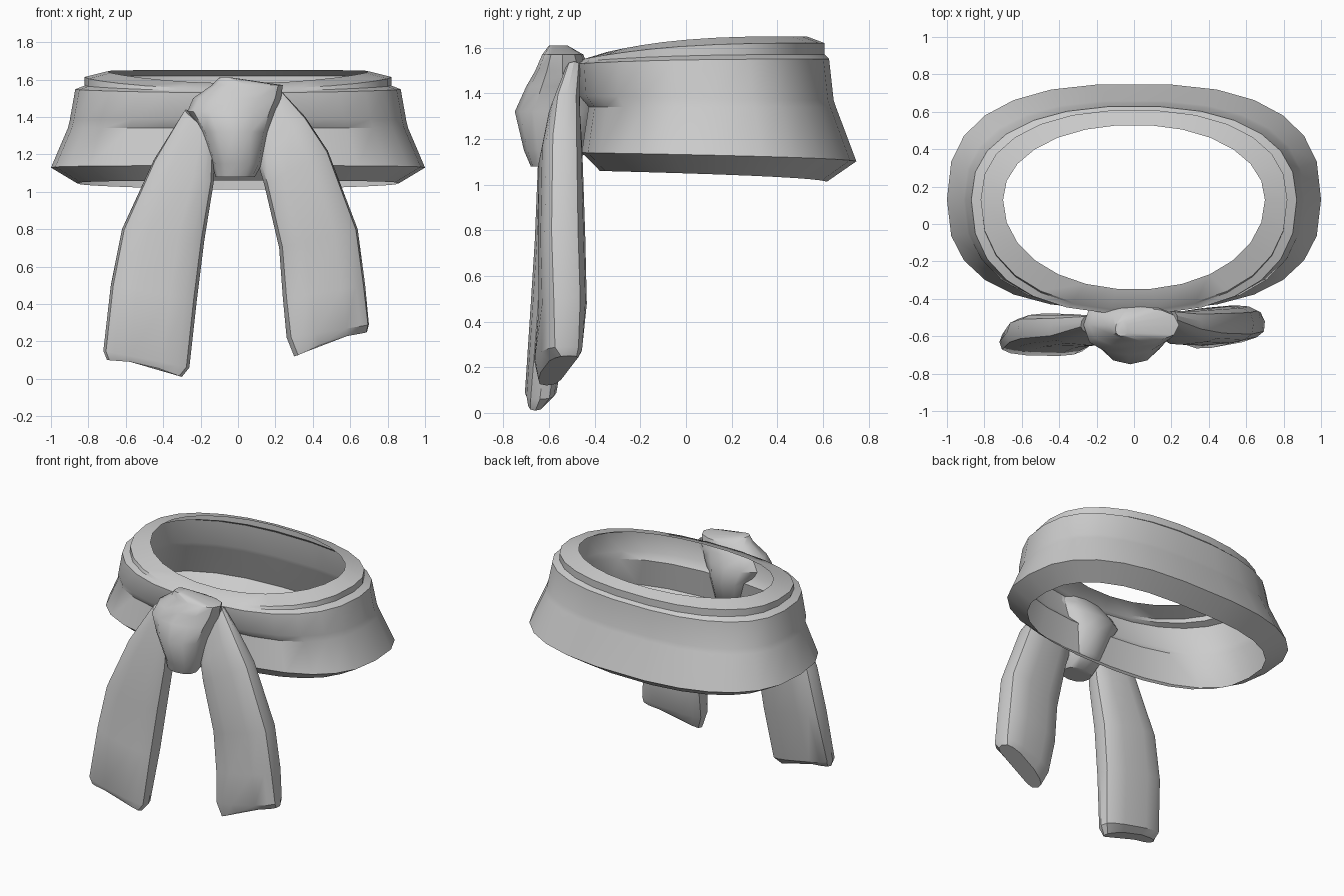
import bpy, bmesh, math
from mathutils import Vector

old = bpy.data.objects.get("Cube")
if old:
    bpy.data.objects.remove(old, do_unlink=True)

cloth = bpy.data.materials.new("grey cloth")
cloth.use_nodes = True
GREY = (0.6, 0.6, 0.6, 1)
cloth.diffuse_color = GREY
cloth.node_tree.nodes["Principled BSDF"].inputs["Base Color"].default_value = GREY


def spow(value, power):
    return math.copysign(abs(value) ** power, value)


def loft(name, rings, capped=True, angle=35):
    """Skin a list of equal point rings, with or without end caps."""
    bm = bmesh.new()
    rows = [[bm.verts.new(p) for p in ring] for ring in rings]
    if capped:
        bm.faces.new(rows[0])
        bm.faces.new(rows[-1])
    for a, b in zip(rows, rows[1:]):
        for i in range(len(a)):
            j = (i + 1) % len(a)
            bm.faces.new((a[i], a[j], b[j], b[i]))
    bmesh.ops.recalc_face_normals(bm, faces=bm.faces)
    mesh = bpy.data.meshes.new(name)
    bm.to_mesh(mesh)
    bm.free()
    mesh.materials.append(cloth)
    obj = bpy.data.objects.new(name, mesh)
    bpy.context.collection.objects.link(obj)
    bpy.ops.object.select_all(action="DESELECT")
    obj.select_set(True)
    bpy.context.view_layer.objects.active = obj
    bpy.ops.object.shade_smooth_by_angle(angle=math.radians(angle))


def band_ring(half_x, back, front, z_back, z_front, bend, square, count=26):
    """Oval with its own back and front reach, height slope and squareness."""
    mid, ring = 0.13, []
    for i in range(count):
        t = 2 * math.pi * i / count
        x = half_x * spow(math.cos(t), square)
        s = spow(math.sin(t), square)
        y = mid + s * (back - mid if s > 0 else mid - front)
        f = max(0, (back - y) / (back - front))
        ring.append((x, y, z_back + (z_front - z_back) * f ** bend))
    return ring


# Waist band, an open cloth shell: underside lip, flared outside, stepped collar
band = [
    (0.86, 0.62, -0.38, 1.01, 1.06, 0.5, 0.80),
    (1.00, 0.75, -0.46, 1.10, 1.14, 0.5, 0.78),
    (0.91, 0.66, -0.43, 1.34, 1.34, 1, 0.80),
    (0.90, 0.65, -0.47, 1.37, 1.39, 1, 0.82),
    (0.87, 0.63, -0.48, 1.55, 1.53, 3, 0.85),
    (0.82, 0.61, -0.46, 1.57, 1.54, 3, 0.88),
    (0.82, 0.61, -0.45, 1.62, 1.55, 3, 0.88),
    (0.70, 0.53, -0.35, 1.65, 1.58, 3, 0.96),
]
loft("waist_band", [band_ring(*row) for row in band], capped=False)


def tail_ring(outer, inner, thick, notch=0, count=14):
    """Flattened section spanning the two edges of a hanging tail."""
    a, b = Vector(outer), Vector(inner)
    mid, half = (a + b) / 2, (a - b) / 2
    normal = half.cross(Vector((0, 0, 1))).normalized()
    ring = []
    for i in range(count):
        t = 2 * math.pi * i / count
        u, v = spow(math.cos(t), 0.65), spow(math.sin(t), 0.65)
        p = mid + half * u + normal * v * thick
        p.z += notch * (1 - abs(u))
        ring.append(p)
    return ring


# Hanging tails: outer edge, inner edge, half thickness
left_tail = [
    ((0.23, -0.49, 1.54), (0.11, -0.53, 1.32), 0.04),
    ((0.36, -0.52, 1.40), (0.11, -0.56, 1.14), 0.07),
    ((0.48, -0.53, 1.22), (0.14, -0.57, 1.04), 0.09),
    ((0.64, -0.53, 0.80), (0.22, -0.56, 0.70), 0.10),
    ((0.68, -0.52, 0.50), (0.24, -0.56, 0.43), 0.10),
    ((0.70, -0.52, 0.29), (0.26, -0.60, 0.22), 0.09),
    ((0.69, -0.51, 0.25), (0.30, -0.61, 0.12), 0.06, 0.03),
]
right_tail = [
    ((-0.28, -0.52, 1.44), (-0.12, -0.58, 1.30), 0.05),
    ((-0.45, -0.55, 1.17), (-0.13, -0.58, 1.05), 0.08),
    ((-0.62, -0.56, 0.80), (-0.18, -0.58, 0.74), 0.09),
    ((-0.68, -0.58, 0.50), (-0.22, -0.60, 0.42), 0.09),
    ((-0.72, -0.63, 0.15), (-0.26, -0.64, 0.06), 0.07),
    ((-0.70, -0.64, 0.10), (-0.30, -0.66, 0.01), 0.04, 0.03),
]
for name, rows in (("left_tail", left_tail), ("right_tail", right_tail)):
    loft(name, [tail_ring(*row) for row in rows])


def knot_ring(z, x_min, x_max, front, back, count=12):
    """Rounded level section of the knot."""
    ring = []
    for i in range(count):
        t = 2 * math.pi * i / count
        u, v = math.cos(t), spow(math.sin(t), 0.8)
        x = (x_min + x_max) / 2 + u * (x_max - x_min) / 2
        y = (front + back) / 2 + v * (back - front) / 2
        ring.append((x, y, z))
    return ring


# Knot gathered over the front of the band and bulging inside it
knot = [
    (1.08, -0.12, 0.09, -0.68, -0.52),
    (1.15, -0.14, 0.13, -0.71, -0.42),
    (1.32, -0.20, 0.16, -0.75, -0.37),
    (1.43, -0.27, 0.20, -0.70, -0.38),
    (1.50, -0.24, 0.23, -0.66, -0.42),
    (1.57, -0.14, 0.24, -0.63, -0.45),
    (1.61, -0.10, -0.03, -0.60, -0.52),
]
loft("knot", [knot_ring(*row) for row in knot], angle=40)
